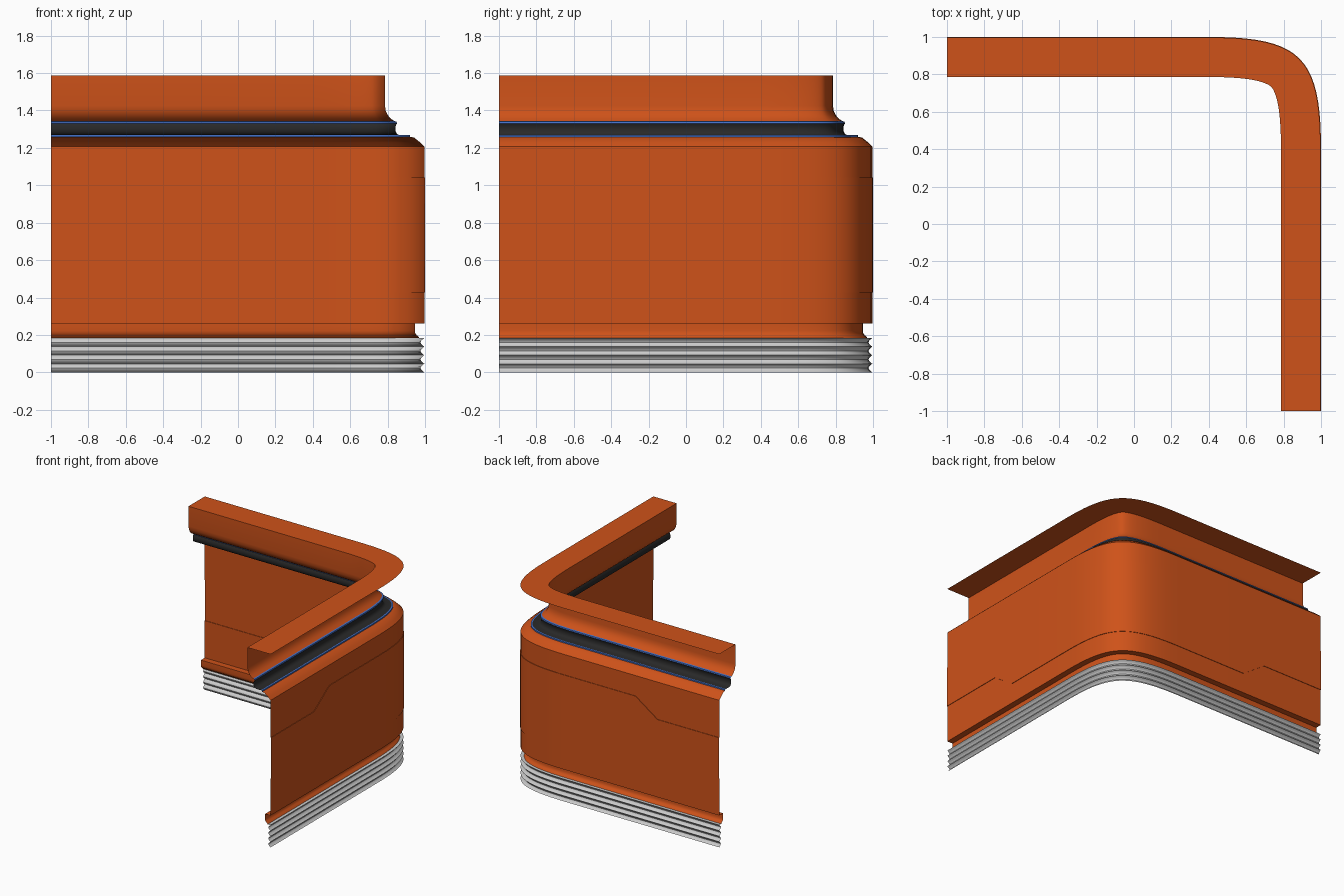
import bpy, bmesh, math
from mathutils import Vector

if "Cube" in bpy.data.objects:
    bpy.data.objects.remove(bpy.data.objects["Cube"])


def material(name, rgb):
    m = bpy.data.materials.new(name)
    m.diffuse_color = (*rgb, 1)
    m.use_nodes = True
    m.node_tree.nodes["Principled BSDF"].inputs["Base Color"].default_value = m.diffuse_color
    return m


ORANGE = material("orange_paint", (0.62, 0.085, 0.010))
DARK = material("dark_rubber", (0.022, 0.022, 0.022))
BLUE = material("blue_trim", (0.06, 0.17, 0.60))


# Plan path: straight run, rounded corner, straight run (mirrored on the diagonal)
# Each station: point, outward normal, panel opening 0..1
def build_path(steps=20, start=0.4, k=0.82):
    stations = [(Vector((x, 1)), Vector((0, 1)), w)
                for x, w in ((-1, 0), (-0.44, 0), (-0.24, 1))]
    span = 1 - start
    p = [Vector((start, 1)), Vector((start + span * k, 1)),
         Vector((1, start + span * k)), Vector((1, start))]
    for i in range(steps + 1):
        t = i / steps
        u = 1 - t
        pos = p[0]*u**3 + p[1]*3*u*u*t + p[2]*3*u*t*t + p[3]*t**3
        tan = (p[1]-p[0])*u*u + (p[2]-p[1])*2*u*t + (p[3]-p[2])*t*t
        stations.append((pos, Vector((-tan.y, tan.x)).normalized(), 1))
    stations += [(Vector((1, y)), Vector((1, 0)), w)
                 for y, w in ((-0.24, 1), (-0.44, 0), (-1, 0))]
    return stations


PATH = build_path()


# Sweep a profile of (x, z) points, as seen at the front end, along the path
def sweep(name, profile, mat=None, angle=35):
    bm = bmesh.new()
    rows = []
    for pos, nrm, w in PATH:
        pts = profile(w) if callable(profile) else profile
        rows.append([bm.verts.new((*(pos + nrm * (x - 1)), z)) for x, z in pts])
    for a, b in zip(rows, rows[1:]):
        for j in range(len(a) - 1):
            bm.faces.new((a[j], a[j + 1], b[j + 1], b[j]))
    me = bpy.data.meshes.new(name)
    bm.to_mesh(me)
    bm.free()
    ob = bpy.data.objects.new(name, me)
    bpy.context.collection.objects.link(ob)
    if mat:
        me.materials.append(mat)
    bpy.context.view_layer.objects.active = ob
    ob.select_set(True)
    bpy.ops.object.shade_smooth_by_angle(angle=math.radians(angle))
    ob.select_set(False)
    return ob


# Ribbed base: four concave flutes
FLUTES, SEGS, BASE_H = 4, 6, 0.183
ribs = [(0.996 - 0.02 * math.sin(math.pi * (i % SEGS) / SEGS), BASE_H * i / (FLUTES * SEGS))
        for i in range(FLUTES * SEGS + 1)]
sweep("ribbed_base", ribs + [(0.968, BASE_H)])

# Skirting groove with the ledge below the wall
sweep("skirting", [(0.970, 0.183), (0.966, 0.190), (0.955, 0.198), (0.948, 0.209),
                   (0.946, 0.222), (0.946, 0.262), (0.996, 0.262)], ORANGE)


# Wall with a slightly raised panel that widens toward the corner
def wall(w):
    lo, hi = 0.567 - 0.139 * w, 0.902 + 0.139 * w
    return [(0.996, 0.262), (0.996, lo), (1, lo), (1, hi), (0.996, hi),
            (0.996, 1.208), (0.975, 1.228), (0.940, 1.256), (0.920, 1.258)]


sweep("wall", wall, ORANGE, 45)

# Seal channel with a blue strip on each edge
sweep("lower_blue_strip", [(0.920, 1.258), (0.920, 1.268), (0.908, 1.268)], BLUE)
sweep("dark_seal", [(0.908, 1.268), (0.862, 1.268), (0.850, 1.275), (0.843, 1.288),
                    (0.841, 1.305), (0.844, 1.320), (0.850, 1.331)], DARK)
sweep("upper_blue_strip", [(0.850, 1.331), (0.848, 1.340), (0.836, 1.343)], BLUE)

# Cornice: cove, upright band and flat overhanging top
sweep("cornice", [(0.836, 1.343), (0.815, 1.358), (0.800, 1.376), (0.790, 1.398),
                  (0.786, 1.425), (0.786, 1.587), (0.997, 1.587)], ORANGE)
